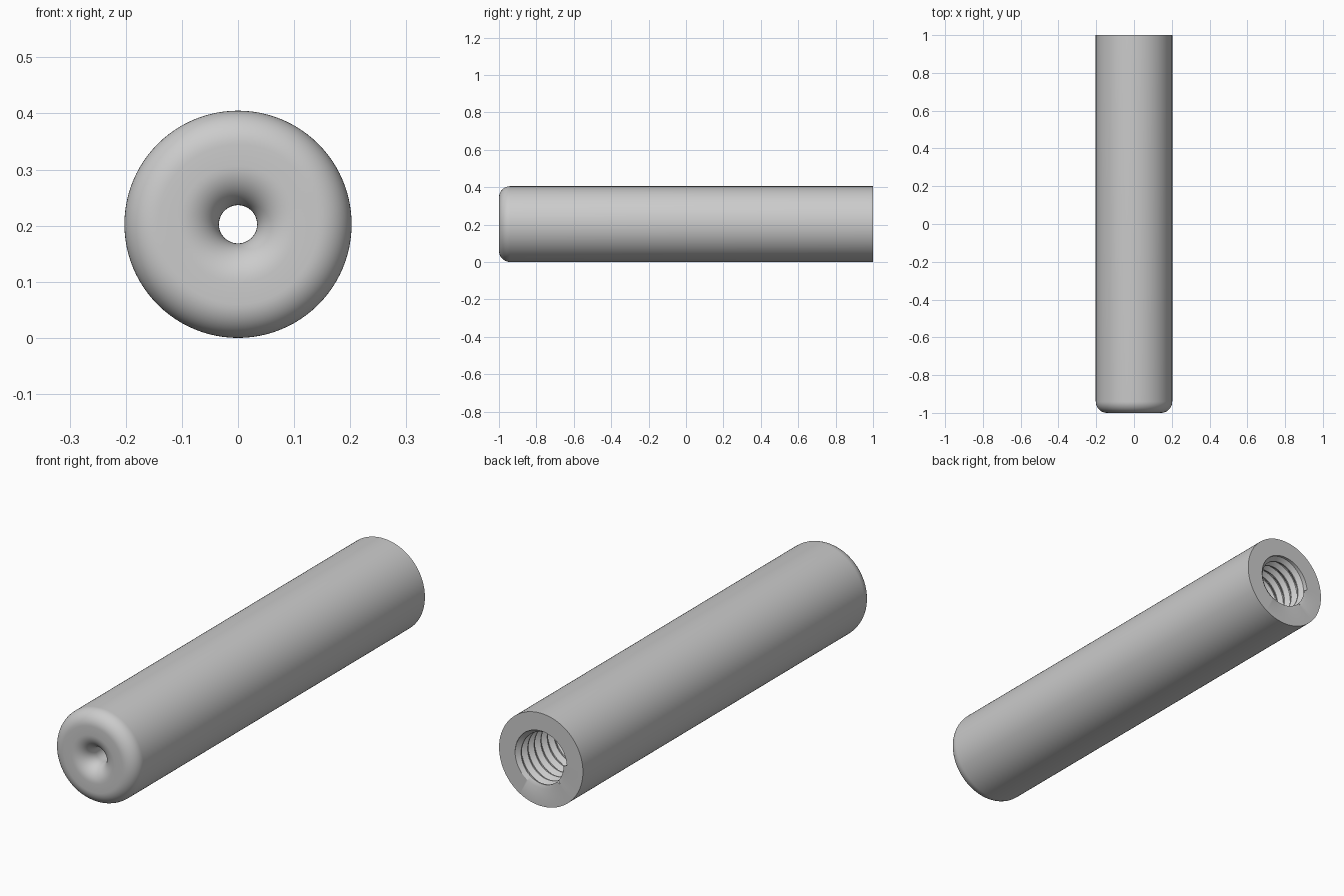
import bpy, bmesh
from math import pi, cos, sin

cube = bpy.data.objects.get("Cube")
if cube:
    bpy.data.objects.remove(cube, do_unlink=True)

SEGMENTS = 96
RADIUS = 0.2025         # outer wall
BORE = 0.125            # thread root
CREST = 0.108           # thread crest
HOLE = 0.034            # small through hole
FRONT, BACK, FLOOR = -1.0, 1.0, 0.1
ROUND, FLARE = 0.06, 0.07
PITCH = 0.045

bm = bmesh.new()


def point(radius, y, column):
    angle = 2 * pi * column / SEGMENTS
    return bm.verts.new((radius * cos(angle), y, RADIUS + radius * sin(angle)))


def skin(columns):
    for a, b in zip(columns, columns[1:]):
        for j in range(len(a) - 1):
            bm.faces.new((a[j], a[j + 1], b[j + 1], b[j]))


def arc(radius, y, size, start, end, steps=12):
    angles = [start + (end - start) * i / steps for i in range(steps + 1)]
    return [(radius + size * cos(a), y + size * sin(a)) for a in angles]


# Turned body: bore floor, through hole, flared mouth, rounded nose, outer wall, back rim
profile = [(BORE, FLOOR), (HOLE, FLOOR)]
profile += arc(HOLE + FLARE, FRONT + FLARE, FLARE, pi, 1.5 * pi)
profile += arc(RADIUS - ROUND, FRONT + ROUND, ROUND, -pi / 2, 0)
profile += [(RADIUS, BACK), (BORE, BACK)]
skin([[point(r, y, i) for r, y in profile] for i in range(SEGMENTS + 1)])

# Helical thread, trimmed flat at the bore floor and the back rim
pattern = (BORE, BORE, CREST, CREST)
offsets = (0, 0.12, 0.5, 0.62)
turns = int((BACK - FLOOR) / PITCH) + 4
thread = []
for i in range(SEGMENTS + 1):
    column = []
    for j in range(turns * len(pattern)):
        turn, step = divmod(j, len(pattern))
        y = FLOOR + (turn - 1 + offsets[step] - i / SEGMENTS) * PITCH
        inside = FLOOR < y < BACK
        column.append(point(pattern[step] if inside else BORE,
                            min(max(y, FLOOR), BACK), i))
    thread.append(column)
skin(thread)

# Weld the surfaces into one closed solid
bmesh.ops.remove_doubles(bm, verts=bm.verts[:], dist=0.00005)
bmesh.ops.recalc_face_normals(bm, faces=bm.faces[:])
mesh = bpy.data.meshes.new("threaded_sleeve")
bm.to_mesh(mesh)
bm.free()

sleeve = bpy.data.objects.new("threaded_sleeve", mesh)
bpy.context.collection.objects.link(sleeve)

# Plain grey metal
grey = bpy.data.materials.new("plain_grey")
grey.use_nodes = True
colour = (0.6, 0.6, 0.6, 1)
grey.diffuse_color = colour
grey.node_tree.nodes["Principled BSDF"].inputs["Base Color"].default_value = colour
mesh.materials.append(grey)

bpy.ops.object.select_all(action="DESELECT")
sleeve.select_set(True)
bpy.context.view_layer.objects.active = sleeve
bpy.ops.object.shade_smooth_by_angle(angle=pi / 6)
